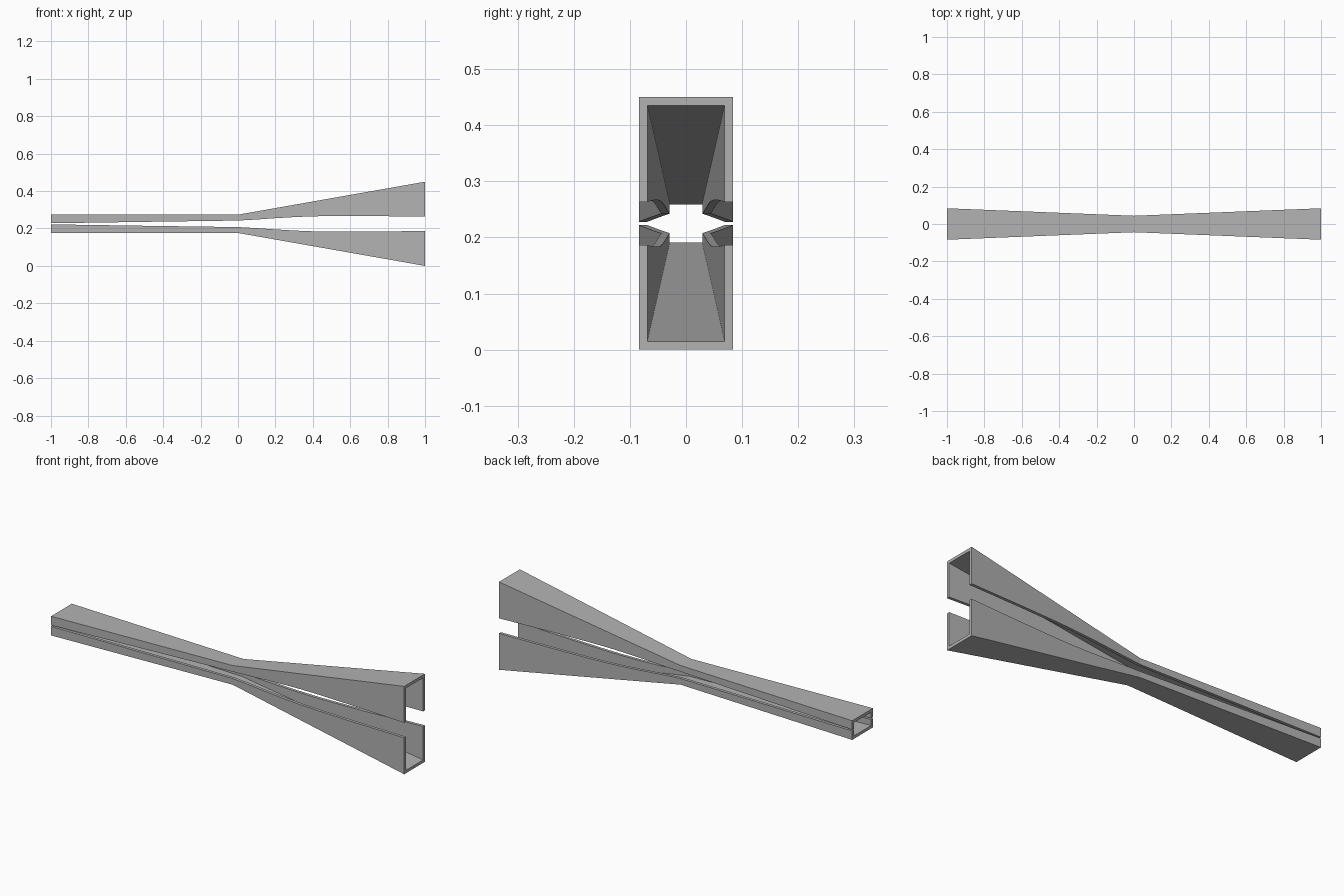
import bpy
import bmesh

cube = bpy.data.objects.get("Cube")
if cube:
    bpy.data.objects.remove(cube, do_unlink=True)

MID_Z = 0.225
WALL = 0.015

grey = bpy.data.materials.new("plain grey")
grey.use_nodes = True
colour = (0.45, 0.45, 0.45, 1)
grey.diffuse_color = colour
grey.node_tree.nodes["Principled BSDF"].inputs["Base Color"].default_value = colour

# Stations along the length: x and half the slot height
slot = [(-1, 0.003), (-0.5, 0.0105), (0, 0.0175), (0.1, 0.023), (0.2, 0.030),
        (0.3, 0.036), (0.4, 0.040), (0.5, 0.0415), (0.7, 0.0415), (1, 0.0385)]


def section(x, gap, side):
    """U-shaped cross-section opening towards the slot."""
    waist, end = 0.044, 0.084
    w = waist + (end - waist) * abs(x)
    h = 0.049 + 0.176 * max(x, 0)
    inner = w - WALL
    profile = [(-w, gap), (-w, h), (w, h), (w, gap),
               (inner, gap), (inner, h - WALL), (-inner, h - WALL), (-inner, gap)]
    return [(x, y, MID_Z + side * z) for y, z in profile]


def build_channel(name, side):
    bm = bmesh.new()
    rings = [[bm.verts.new(p) for p in section(x, gap, side)] for x, gap in slot]
    for a, b in zip(rings, rings[1:]):
        for i in range(8):
            j = (i + 1) % 8
            bm.faces.new((a[i], a[j], b[j], b[i]))
    # Rims of the two open ends: wall, web, wall
    for ring in (rings[0], rings[-1]):
        for i in range(3):
            bm.faces.new((ring[i], ring[i + 1], ring[6 - i], ring[7 - i]))
    bmesh.ops.recalc_face_normals(bm, faces=bm.faces)
    mesh = bpy.data.meshes.new(name)
    bm.to_mesh(mesh)
    bm.free()
    mesh.materials.append(grey)
    obj = bpy.data.objects.new(name, mesh)
    bpy.context.collection.objects.link(obj)


build_channel("upper_channel", 1)
build_channel("lower_channel", -1)
